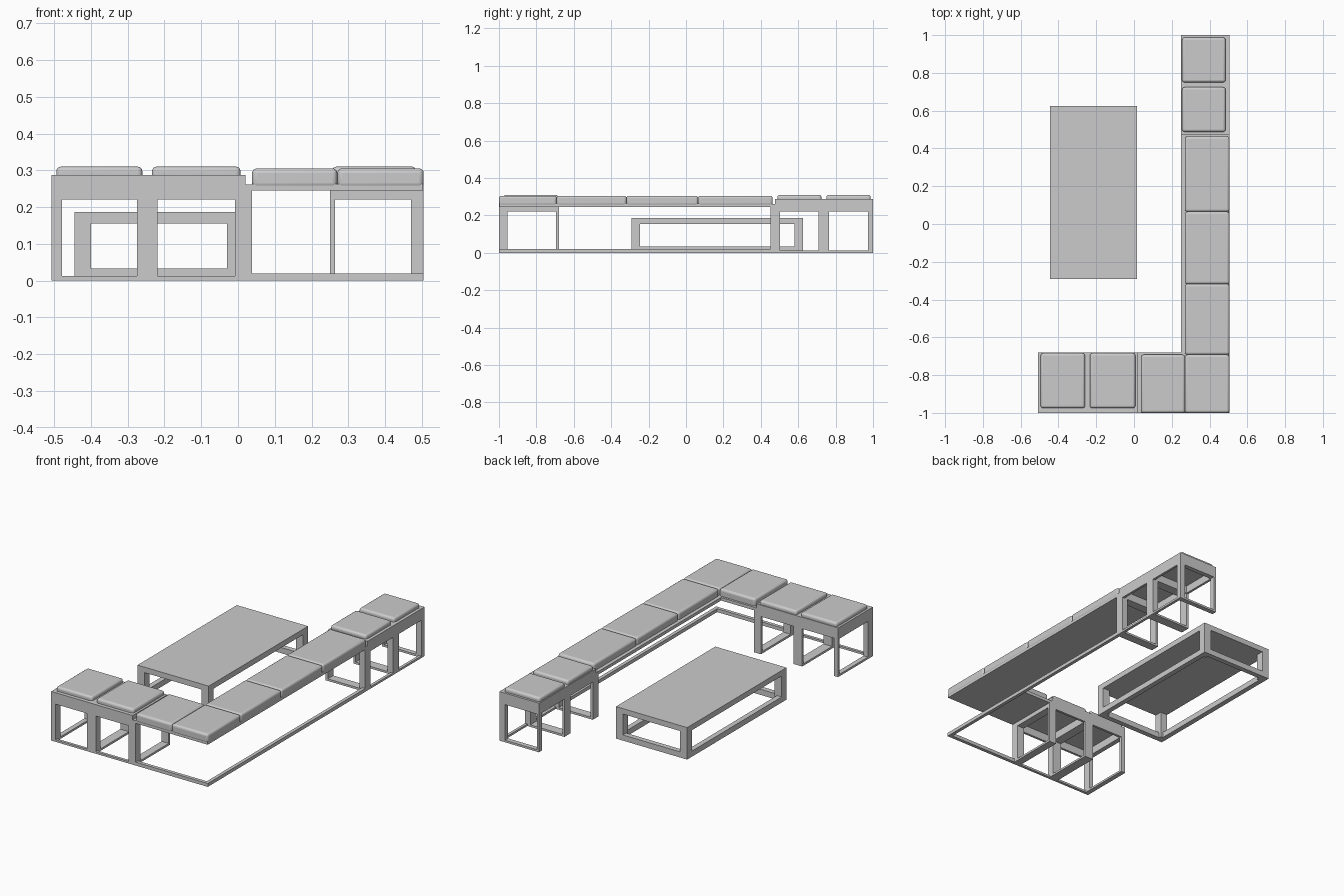
import bpy, bmesh
from mathutils import Vector

if "Cube" in bpy.data.objects:
    bpy.data.objects.remove(bpy.data.objects["Cube"])


def box(name, lo, hi, bevel=0.0):
    lo, hi = [Vector(map(f, lo, hi)) for f in (min, max)]
    bm = bmesh.new()
    bmesh.ops.create_cube(bm, size=1)
    for v in bm.verts:
        v.co = [(lo[i] + hi[i]) / 2 + v.co[i] * (hi[i] - lo[i]) for i in range(3)]
    mesh = bpy.data.meshes.new(name)
    bm.to_mesh(mesh)
    bm.free()
    ob = bpy.data.objects.new(name, mesh)
    bpy.context.collection.objects.link(ob)
    if bevel:
        mod = ob.modifiers.new("soft_edges", 'BEVEL')
        mod.width, mod.segments = bevel, 4
        bpy.ops.object.select_all(action='DESELECT')
        ob.select_set(True)
        bpy.context.view_layer.objects.active = ob
        bpy.ops.object.shade_smooth_by_angle()
    return ob


# each arm is built in (u along the arm, v inward from the outer edge, z)
def front_arm(u, v, z):
    return (u, -1 + v, z)


def side_arm(u, v, z):
    return (0.505 - v, u, z)


def arm_box(arm, name, u, v, z, bevel=0.0):
    return box(name, arm(u[0], v[0], z[0]), arm(u[1], v[1], z[1]), bevel)


def end_frame(arm, name, u, depth, top, outer, inner, apron):
    arm_box(arm, name + "_outer_post", u, (0, outer), (0, top))
    arm_box(arm, name + "_inner_post", u, (depth - inner, depth), (0, top))
    arm_box(arm, name + "_apron", u, (outer, depth - inner), (apron, top))
    arm_box(arm, name + "_foot_rail", u, (outer, depth - inner), (0, 0.012))


def stool(arm, u0, u1, depth, outer, cushion_v):
    t, top, apron = 0.028, 0.287, 0.22
    for u in ((u0, u0 + t), (u1 - t, u1)):
        end_frame(arm, "stool_side", u, depth, top, outer, 0.014, apron)
    span = (u0 + t, u1 - t)
    arm_box(arm, "stool_outer_apron", span, (0, 0.014), (apron, top))
    arm_box(arm, "stool_inner_apron", span, (depth - 0.014, depth), (apron, top))
    arm_box(arm, "stool_outer_rail", span, (0, 0.016), (0, 0.012))
    arm_box(arm, "stool_panel", span, (0.014, depth - 0.014), (0.265, top - 0.002))
    arm_box(arm, "stool_cushion", (u0 + 0.013, u1 - 0.013), cushion_v, (0.268, 0.31), 0.013)


# stools at the end of each arm
for u0, u1 in ((-0.507, -0.247), (-0.247, 0.02)):
    stool(front_arm, u0, u1, 0.32, 0.045, (0.025, 0.316))
for u0, u1 in ((0.475, 0.737), (0.737, 1.0)):
    stool(side_arm, u0, u1, 0.255, 0.035, (0.02, 0.25))

# bench end legs beside the stools
end_frame(front_arm, "bench_front_end", (0.02, 0.038), 0.32, 0.262, 0.045, 0.014, 0.22)
end_frame(side_arm, "bench_side_end", (0.452, 0.475), 0.255, 0.262, 0.035, 0.014, 0.22)

# bench seat boards
box("bench_front_board", (0.038, -0.998, 0.245), (0.503, -0.68, 0.263))
box("bench_side_board", (0.25, -0.68, 0.245), (0.503, 0.452, 0.263))

# outer floor rails of the bench
box("bench_front_floor_rail", (0.038, -1, 0), (0.505, -0.98, 0.02))
box("bench_side_floor_rail", (0.485, -0.98, 0), (0.505, 0.452, 0.02))

# bench cushions
for x0, x1 in ((0.038, 0.27), (0.27, 0.505)):
    box("bench_front_cushion", (x0, -1, 0.252), (x1, -0.692, 0.305), 0.013)
for y0, y1 in ((-0.692, -0.318), (-0.318, 0.065), (0.065, 0.463)):
    box("bench_side_cushion", (0.27, y0, 0.252), (0.505, y1, 0.305), 0.013)

# low table: top, corner posts and floor rails
X, Y, W = (-0.445, 0.015), (-0.292, 0.625), 0.045
box("table_top", (X[0], Y[0], 0.155), (X[1], Y[1], 0.187))
for x in (X[0], X[1] - W):
    for y in (Y[0], Y[1] - W):
        box("table_leg", (x, y, 0), (x + W, y + W, 0.155))
for x in (X[0], X[1] - 0.03):
    box("table_long_rail", (x, Y[0] + W, 0), (x + 0.03, Y[1] - W, 0.033))
for y in (Y[0], Y[1] - 0.03):
    box("table_short_rail", (X[0] + W, y, 0), (X[1] - W, y + 0.03, 0.033))
